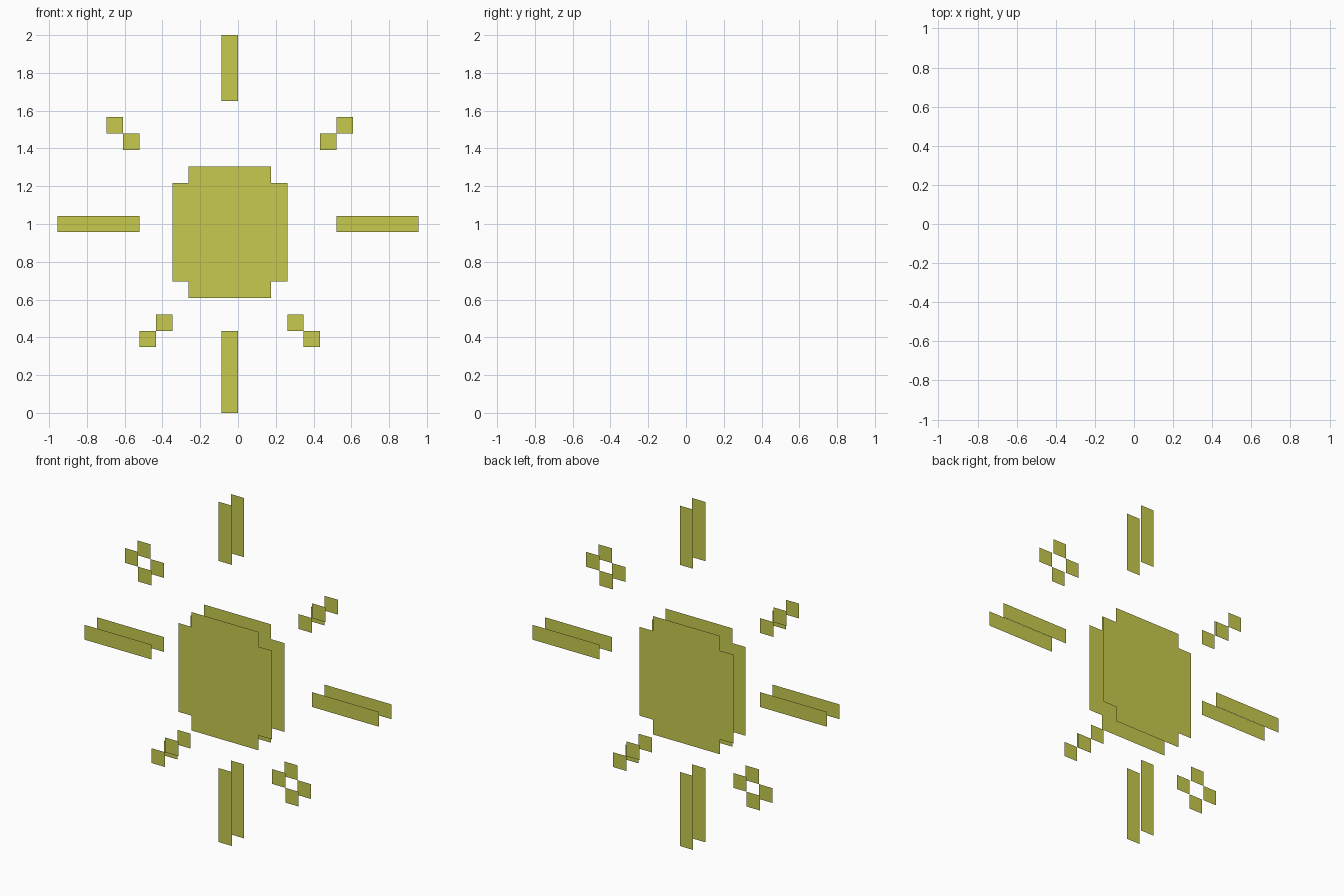
import bpy

if "Cube" in bpy.data.objects:
    bpy.data.objects.remove(bpy.data.objects["Cube"])

U = 2 / 23          # one pixel of the pixel-art sun
HALF_GAP = 0.058    # half the distance between front and back sheets

mat = bpy.data.materials.new("sun_yellow")
mat.diffuse_color = (0.565, 0.591, 0.076, 1)
mat.use_nodes = True
mat.node_tree.nodes["Principled BSDF"].inputs["Base Color"].default_value = mat.diffuse_color


def rect(x0, z0, x1, z1):
    return [(x0, z0), (x1, z0), (x1, z1), (x0, z1)]


def sheets(name, outlines):
    """Flat outlines (in pixels) on an open front and back sheet."""
    verts, faces = [], []
    for y in (-HALF_GAP, HALF_GAP):
        for outline in outlines:
            start = len(verts)
            verts += [(x * U, y, z * U) for x, z in outline]
            face = list(range(start, len(verts)))
            faces.append(face if y < 0 else face[::-1])
    mesh = bpy.data.meshes.new(name)
    mesh.from_pydata(verts, [], faces)
    mesh.materials.append(mat)
    obj = bpy.data.objects.new(name, mesh)
    bpy.context.collection.objects.link(obj)


# Central disc with notched corners
sheets("sun_disc", [[(-3, 7), (2, 7), (2, 8), (3, 8), (3, 14), (2, 14),
                     (2, 15), (-3, 15), (-3, 14), (-4, 14), (-4, 8), (-3, 8)]])

# Straight rays
sheets("top_ray", [rect(-1, 19, 0, 23)])
sheets("bottom_ray", [rect(-1, 0, 0, 5)])
sheets("left_ray", [rect(-11, 11, -6, 12)])
sheets("right_ray", [rect(6, 11, 11, 12)])

# Diagonal rays, two stepped pixels each
diagonals = {
    "upper_left_ray": [(-8, 17), (-7, 16)],
    "upper_right_ray": [(5, 16), (6, 17)],
    "lower_left_ray": [(-6, 4), (-5, 5)],
    "lower_right_ray": [(3, 5), (4, 4)],
}
for name, pixels in diagonals.items():
    sheets(name, [rect(x, z, x + 1, z + 1) for x, z in pixels])
